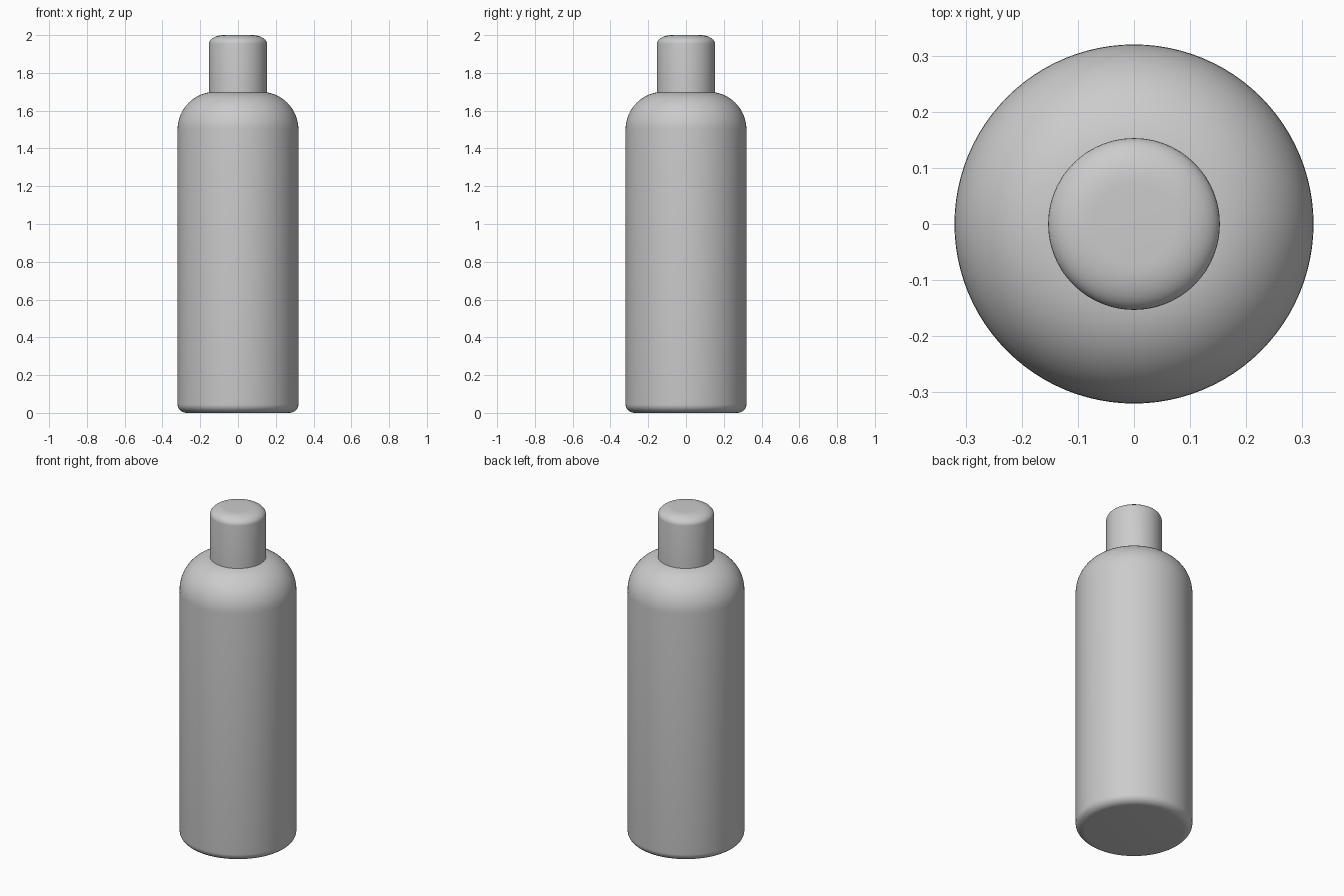
import bpy, bmesh
from math import sin, cos, pi, radians

if "Cube" in bpy.data.objects:
    bpy.data.objects.remove(bpy.data.objects["Cube"])


def arc(cx, cz, rx, rz, a0, a1, n):
    """Points on an elliptical arc, angles in degrees."""
    angles = [radians(a0 + (a1 - a0) * i / n) for i in range(n + 1)]
    return [(cx + rx * cos(a), cz + rz * sin(a)) for a in angles]


def lathe(name, profile, segments=96):
    """Revolve an (r, z) profile around z and close both ends."""
    bm = bmesh.new()
    rings = [[bm.verts.new((r * cos(2 * pi * i / segments),
                            r * sin(2 * pi * i / segments), z))
              for i in range(segments)] for r, z in profile]
    for a, b in zip(rings, rings[1:]):
        for i in range(segments):
            j = (i + 1) % segments
            bm.faces.new((a[i], a[j], b[j], b[i]))
    bm.faces.new(rings[0][::-1])
    bm.faces.new(rings[-1])
    mesh = bpy.data.meshes.new(name)
    bm.to_mesh(mesh)
    bm.free()
    obj = bpy.data.objects.new(name, mesh)
    bpy.context.collection.objects.link(obj)
    bpy.ops.object.select_all(action='DESELECT')
    obj.select_set(True)
    bpy.context.view_layer.objects.active = obj
    bpy.ops.object.shade_smooth_by_angle(angle=radians(35))
    return obj


# Body: softly rounded base, straight wall, round shoulder
lathe("bottle_body",
      arc(0.27, 0.045, 0.05, 0.045, -90, 0, 8)
      + arc(0.12, 1.50, 0.20, 0.20, 0, 90, 16))

# Cap: straight side with a soft, slightly flattened top edge
lathe("bottle_cap",
      [(0.153, 1.695)] + arc(0.073, 1.955, 0.08, 0.045, 0, 90, 10))
